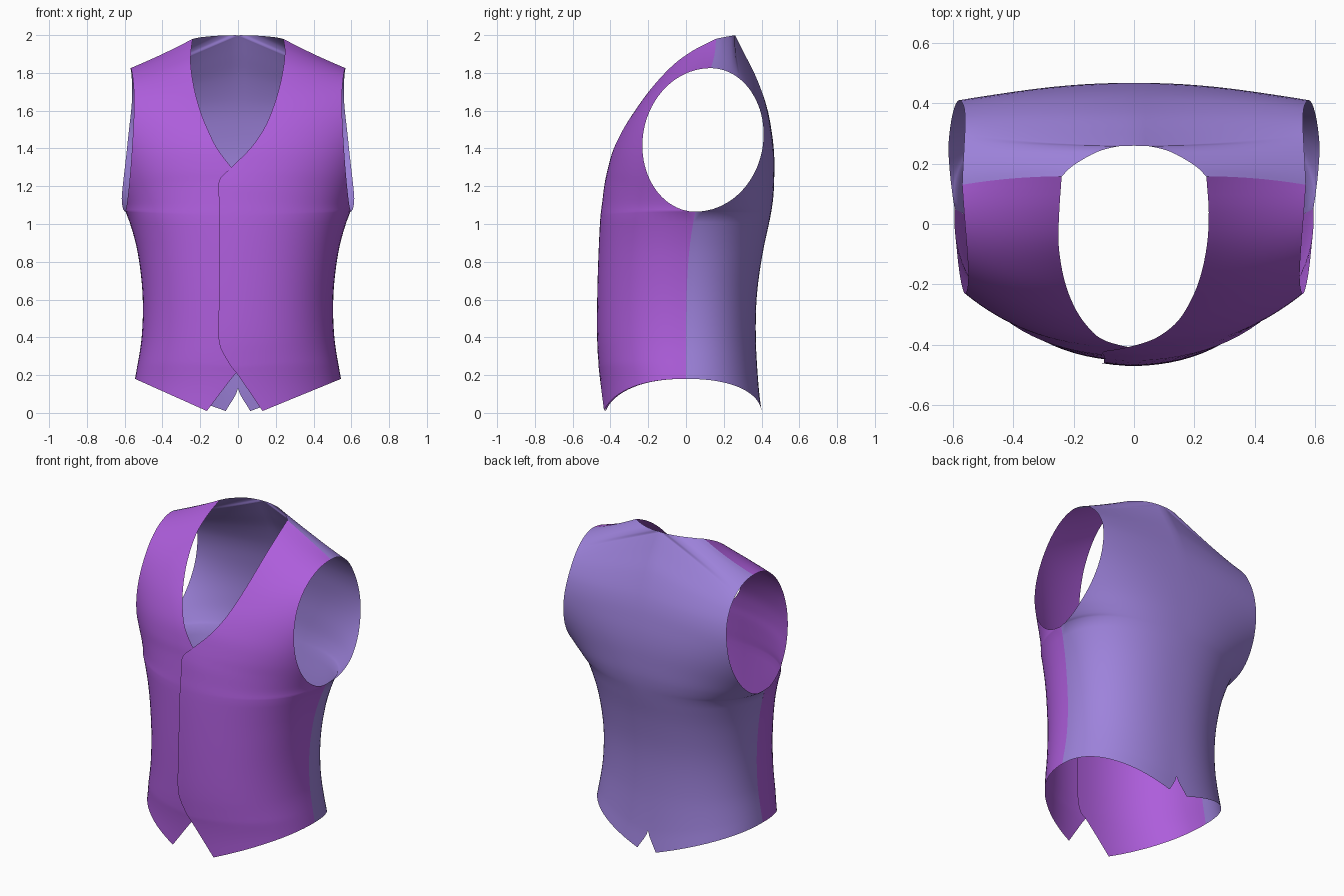
import bpy
import bmesh
from math import pi, sin, cos, acos

cube = bpy.data.objects.get("Cube")
if cube:
    bpy.data.objects.remove(cube, do_unlink=True)


def make_material(name, rgb):
    mat = bpy.data.materials.new(name)
    mat.use_nodes = True
    color = (*rgb, 1.0)
    mat.diffuse_color = color
    shader = mat.node_tree.nodes["Principled BSDF"]
    shader.inputs["Base Color"].default_value = color
    shader.inputs["Roughness"].default_value = 0.8
    return mat


purple = make_material("purple cloth", (0.42, 0.11, 0.71))
lavender = make_material("lavender lining", (0.34, 0.225, 0.71))


def curve(keys, t):
    """Smooth interpolation through keys of the form (t, value, value...)."""
    last = len(keys) - 1
    i = 0
    while i < last - 1 and t > keys[i + 1][0]:
        i += 1
    a, b = keys[i], keys[i + 1]
    before, after = keys[max(i - 1, 0)], keys[min(i + 2, last)]
    h = b[0] - a[0]
    s = min(max((t - a[0]) / h, 0), 1)
    out = []
    for k in range(1, len(a)):
        ma = (b[k] - before[k]) / (b[0] - before[0]) * h
        mb = (after[k] - a[k]) / (after[0] - a[0]) * h
        d = b[k] - a[k]
        out.append(a[k] + s * (ma + s * (3 * d - 2 * ma - mb + s * (ma + mb - 2 * d))))
    return out


# Outer edge: t 0..1 climbs the side seam, t 1..2 goes round the armhole
front_width = [(0, .545), (.25, .51), (.5, .505), (.75, .53), (.92, .568), (1, .595),
               (1.15, .588), (1.5, .558), (1.7, .55), (2, .57)]
back_width = front_width[:6] + [(1.17, .615), (1.28, .61), (1.5, .583), (1.7, .561), (2, .57)]


def outer_edge(t, widths, facing):
    x = curve(widths, t)[0]
    if t <= 1:
        return x, 0.05 * t ** 4, 0.18 + 0.885 * t
    angle = (t - 1) * pi
    middle = 0.05 + 0.08 * (t - 1)
    return x, middle + facing * 0.32 * sin(angle), 1.445 - 0.38 * cos(angle)


# Inner edges as (t, x, y, z): hem point, button edge, neckline, shoulder
left_edge = [
    (0, .13, -.425, .01), (.08, 0, -.445, .2), (.13, -.04, -.45, .25),
    (.25, -.1, -.452, .37), (.5, -.1, -.452, .6), (.75, -.1, -.446, .84),
    (1, -.1, -.437, 1.03), (1.15, -.1, -.427, 1.12), (1.27, -.1, -.414, 1.23),
    (1.36, -.035, -.405, 1.3), (1.45, .065, -.38, 1.4), (1.54, .135, -.333, 1.5),
    (1.63, .18, -.27, 1.6), (1.73, .218, -.182, 1.72), (1.83, .242, -.07, 1.84),
    (1.92, .248, .04, 1.92), (2, .24, .158, 1.98)]
right_x = [.165, .02, -.03, -.05, -.05, -.05, -.05, -.05, -.03, .035, .11, .16, .2, .232, .25]
right_edge = [(k[0], x, k[2], k[3]) for k, x in zip(left_edge, right_x)]
right_edge += left_edge[len(right_x):]
back_edge = [
    (0, .065, .4, .01), (.08, 0, .385, .13), (.25, 0, .37, .38),
    (.5, 0, .375, .62), (.75, 0, .405, .84), (1, 0, .445, 1.03),
    (1.17, 0, .462, 1.14), (1.28, 0, .467, 1.24), (1.4, 0, .467, 1.36),
    (1.5, 0, .455, 1.48), (1.62, 0, .425, 1.63), (1.7, 0, .37, 1.78),
    (1.76, 0, .31, 1.9), (1.8, 0, .267, 1.985), (1.81, 0, .26, 1.998),
    (1.84, .05, .258, 1.998), (1.88, .12, .24, 1.996),
    (1.94, .2, .195, 1.988), (2, .24, .158, 1.98)]

ROUND = 2.25  # boxiness of the torso cross-section


def bulge(u):
    return max(1 - abs(u) ** ROUND, 0) ** (1 / ROUND)


def torso_width(ox, ix, ratio):
    """Full torso width whose cross-section passes through both row ends."""
    low, high = ox, ox * 4
    for _ in range(40):
        mid = (low + high) / 2
        if bulge(ox / mid) / bulge(ix / mid) < ratio:
            low = mid
        else:
            high = mid
    return low


def build_panel(name, edge, widths, facing, side, mat, lap=0.0):
    """Cloth panel made of rows that sweep from the outer to the inner edge."""
    columns, steps = 24, 4
    times = [a[0] + (b[0] - a[0]) * j / steps
             for a, b in zip(edge, edge[1:]) for j in range(steps)] + [2]
    bm = bmesh.new()
    rows = []
    for t in times:
        ox, oy, oz = outer_edge(t, widths, facing)
        ix, iy, iz = curve(edge, t)
        if facing > 0:
            ix = max(ix, 0)
        seam_y = 0.05 * min(t, 1) ** 4
        ratio = min(max((oy - seam_y) / (iy - seam_y), 0), 0.95)
        width = torso_width(ox, ix, ratio)
        flat = min(max((t - 1.4) / 0.35, 0), 1)
        flat = flat * flat * (3 - 2 * flat)
        end = acos(ix / ox)
        row = []
        for c in range(columns + 1):
            x = ox * cos(end * c / columns)
            s = (ox - x) / (ox - ix)
            torso = seam_y + (iy - seam_y) * bulge(x / width) / bulge(ix / width)
            yoke = iy + (oy - iy) * (1 - s) ** 2
            y = torso + (yoke - torso) * flat
            # the shoulder line dips a little between neck and armhole
            z = oz + (iz - oz) * s - 0.1 * max(t - 1.8, 0) * s * (1 - s)
            # the overlapping panel lifts off slightly toward the buttons
            y -= lap * max(0, 1 - abs(x) / 0.4) * min(1, max(0, (1.5 - t) * 4))
            row.append(bm.verts.new((side * x, y, z)))
        rows.append(row)
    for low, high in zip(rows, rows[1:]):
        for c in range(columns):
            bm.faces.new((low[c], low[c + 1], high[c + 1], high[c]))
    if name == "back_panel":
        bmesh.ops.mirror(bm, geom=bm.verts[:] + bm.edges[:] + bm.faces[:],
                         axis="X", merge_dist=0.0001)
    # cloth faces outward
    bmesh.ops.recalc_face_normals(bm, faces=bm.faces)
    bm.normal_update()
    if sum(f.normal.y for f in bm.faces) * facing < 0:
        bmesh.ops.reverse_faces(bm, faces=bm.faces)
    mesh = bpy.data.meshes.new(name)
    bm.to_mesh(mesh)
    bm.free()
    mesh.materials.append(mat)
    mesh.shade_smooth()
    bpy.context.collection.objects.link(bpy.data.objects.new(name, mesh))


build_panel("left_front_panel", left_edge, front_width, -1, 1, purple, 0.013)
build_panel("right_front_panel", right_edge, front_width, -1, -1, purple)
build_panel("back_panel", back_edge, back_width, 1, 1, lavender)
